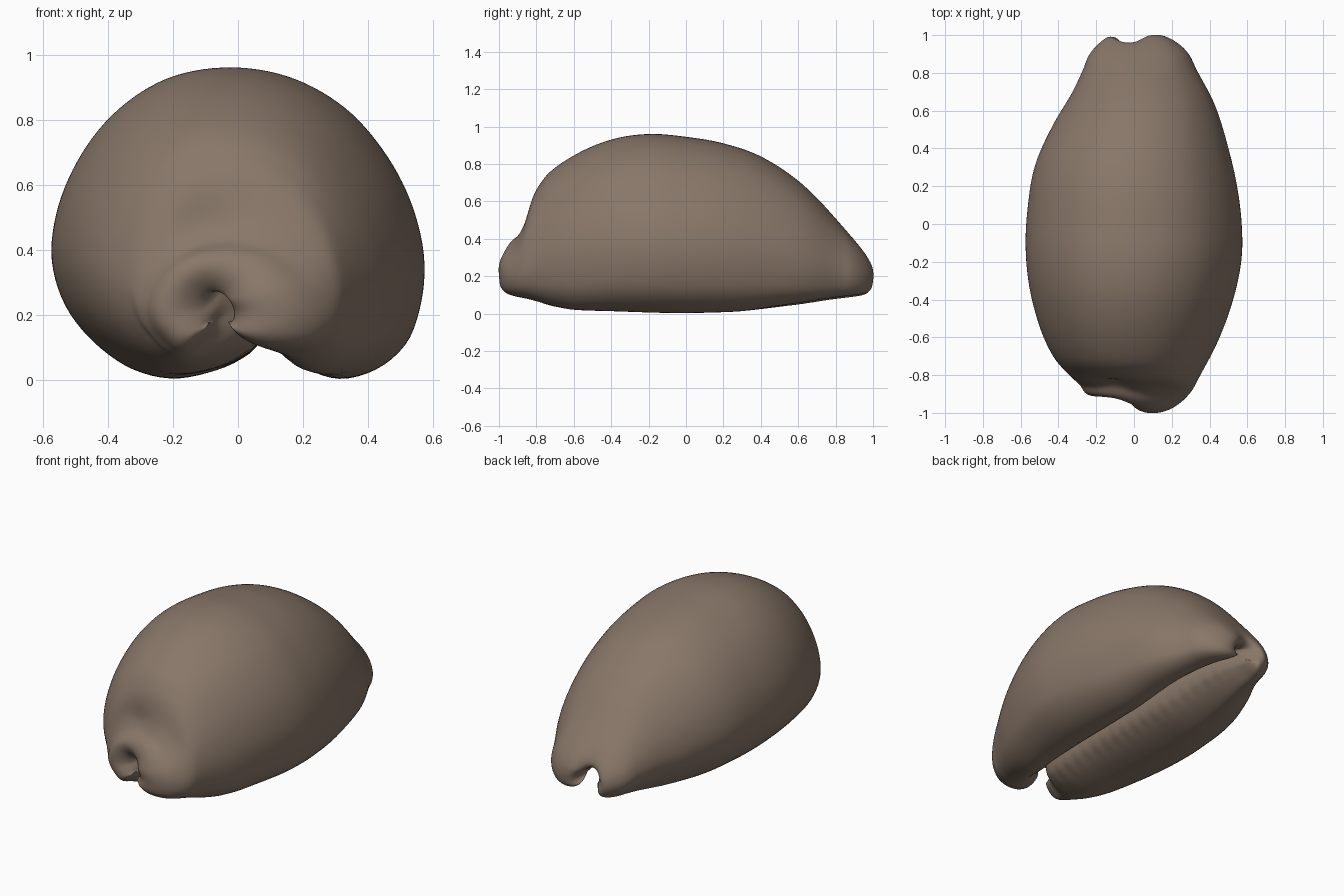
import bpy, bmesh, math

if "Cube" in bpy.data.objects:
    bpy.data.objects.remove(bpy.data.objects["Cube"])

def smooth(a):
    a = max(0.0, min(1.0, a))
    return a * a * (3 - 2 * a)

def curve(pts):
    """Smooth function through (t, value) pairs."""
    n = len(pts)
    h = [pts[i+1][0]-pts[i][0] for i in range(n-1)]
    sec = [(pts[i+1][1]-pts[i][1]) / h[i] for i in range(n-1)]
    m = [sec[0]] + [(h[i]*sec[i-1] + h[i-1]*sec[i]) / (h[i-1]+h[i]) for i in range(1, n-1)] + [sec[-1]]
    def f(t):
        t = max(pts[0][0], min(pts[-1][0], t))
        i = 0
        while i < n-2 and t > pts[i+1][0]:
            i += 1
        u = (t-pts[i][0]) / h[i]
        return ((2*u**3-3*u*u+1)*pts[i][1] + (u**3-2*u*u+u)*h[i]*m[i]
                + (3*u*u-2*u**3)*pts[i+1][1] + (u**3-u*u)*h[i]*m[i+1])
    return f

# Outline of the body along its length
left = curve([(-1, -.32), (-.94, -.30), (-.88, -.32), (-.8, -.365), (-.66, -.45), (-.42, -.535), (-.13, -.573),
              (.08, -.563), (.32, -.52), (.54, -.42), (.7, -.325), (.82, -.27), (.94, -.225), (1, -.19)])
right = curve([(-1, .26), (-.93, .285), (-.85, .325), (-.63, .44), (-.4, .525), (-.15, .572), (0, .57),
               (.23, .54), (.4, .5), (.66, .415), (.83, .325), (.94, .275), (1, .24)])
top = curve([(-1, .45), (-.94, .45), (-.9, .5), (-.85, .62), (-.78, .71), (-.7, .78), (-.6, .845), (-.4, .93),
             (-.2, .96), (0, .945), (.2, .91), (.4, .84), (.6, .71), (.8, .52), (.9, .43), (1, .36)])
bottom = curve([(-1, .06), (-.9, .06), (-.8, .045), (-.6, .018), (-.4, .01), (0, 0),
                (.4, .015), (.6, .03), (.8, .06), (.9, .07), (1, .06)])
# Slit position and half width
slit_x = curve([(-1, -.06), (-.9, -.03), (-.8, .03), (-.6, .085), (-.3, .1), (0, .105), (.5, .09), (.8, .04), (1, -.01)])
slit_w = curve([(-1, .03), (-.8, .025), (0, .03), (.4, .04), (.8, .05), (1, .045)])
# How far each part of the rim is set back at the two ends
front_back = curve([(0, .07), (.1, .015), (.2, 0), (.27, 0), (.4, .04), (.5, .07), (.75, .09), (.9, .095), (1, .12)])
rear_back = curve([(0, .05), (.1, .015), (.2, 0), (.3, 0), (.5, .04), (.7, .01), (.88, .02), (1, .06)])

# Middle cross-section, from the right lip over the back to the left lip
section = [(.135, .17), (.155, .115), (.21, .04), (.3, .004), (.42, .03), (.515, .11), (.56, .23), (.572, .35),
           (.54, .52), (.45, .70), (.33, .835), (.16, .93), (-.03, .96), (-.22, .925), (-.38, .82),
           (-.5, .66), (-.56, .5), (-.572, .38), (-.53, .23), (-.43, .105), (-.31, .027), (-.2, .004),
           (-.1, .02), (0, .06), (.06, .11), (.075, .16)]
length = [0]
for a, b in zip(section, section[1:]):
    length.append(length[-1] + math.dist(a, b))
sx = curve([(l / length[-1], p[0] / .572) for l, p in zip(length, section)])
sz = curve([(l / length[-1], p[1] / .96) for l, p in zip(length, section)])

N, RINGS = 120, 170

def ring(t):
    l, r, zt, zb = left(t), right(t), top(t), bottom(t)
    c, hw = (l + r) / 2, (r - l) / 2
    e = math.sqrt(max(0, 1 - (max(0, abs(t) - .86) / .14) ** 2))
    shift = slit_x(t) - (c + .183 * hw)
    spread = slit_w(t) - .052 * hw
    lift = .045 * smooth((-t - .6) / .3) + .05 * smooth((t - .25) / .4)
    middle = 1 - smooth((abs(t) - .3) / .5)
    lip_z = zb + (zt - zb) * .17 + lift
    depth = (zt - zb) * (.30 + .15 * middle) - lift
    outer, inner = [], []
    for k in range(N + 1):
        s = k / N
        near = 1 - smooth(min(s, 1 - s) / .2)
        side = 1 if s < .5 else -1
        teeth = .003 * math.sin(t * 75) * (1 - smooth(min(s, 1 - s) / .06)) * smooth((.8 - abs(t)) / .1)
        back = front_back(s) if t < 0 else -rear_back(s)
        y = t + back * smooth((abs(t) - .7) / .3)
        ox = c + hw * sx(s) + (shift + side * spread) * near
        oz = zb + (zt - zb) * sz(s) + teeth + lift * near ** 1.5
        a = math.pi * s
        wide = slit_w(t) + .1 * middle * math.sin(a) ** 2
        ix = slit_x(t) + wide * math.cos(a) - (.03 + .05 * middle) * math.sin(a)
        iz = lip_z + .01 + depth * math.sin(a)
        mx, mz = (ox + ix) / 2, (oz + iz) / 2
        outer.append((mx + (ox - mx) * e, y, mz + (oz - mz) * e))
        inner.append((mx + (ix - mx) * e, y, mz + (iz - mz) * e))
    return outer + inner[::-1]

# Loft the rings; the end rings fold shut into rounded lips
bm = bmesh.new()
rows = [[bm.verts.new(p) for p in ring(math.sin(math.pi * (i / RINGS - .5)))] for i in range(RINGS + 1)]
for a, b in zip(rows, rows[1:]):
    for k in range(len(a)):
        j = (k + 1) % len(a)
        bm.faces.new((a[k], a[j], b[j], b[k]))
bmesh.ops.remove_doubles(bm, verts=bm.verts, dist=.0004)
# Shallow dimple at the coiled end
for v in bm.verts:
    d = math.dist(v.co, (-.1, -.85, .46))
    v.co.y += .02 * math.exp(-(d / .09) ** 2)
bmesh.ops.recalc_face_normals(bm, faces=bm.faces)
mesh = bpy.data.meshes.new("shell")
bm.to_mesh(mesh)
bm.free()
shell = bpy.data.objects.new("shell", mesh)
bpy.context.collection.objects.link(shell)
for p in mesh.polygons:
    p.use_smooth = True

brown = bpy.data.materials.new("warm brown")
brown.diffuse_color = (.25, .185, .14, 1)
brown.use_nodes = True
brown.node_tree.nodes["Principled BSDF"].inputs["Base Color"].default_value = brown.diffuse_color
mesh.materials.append(brown)
